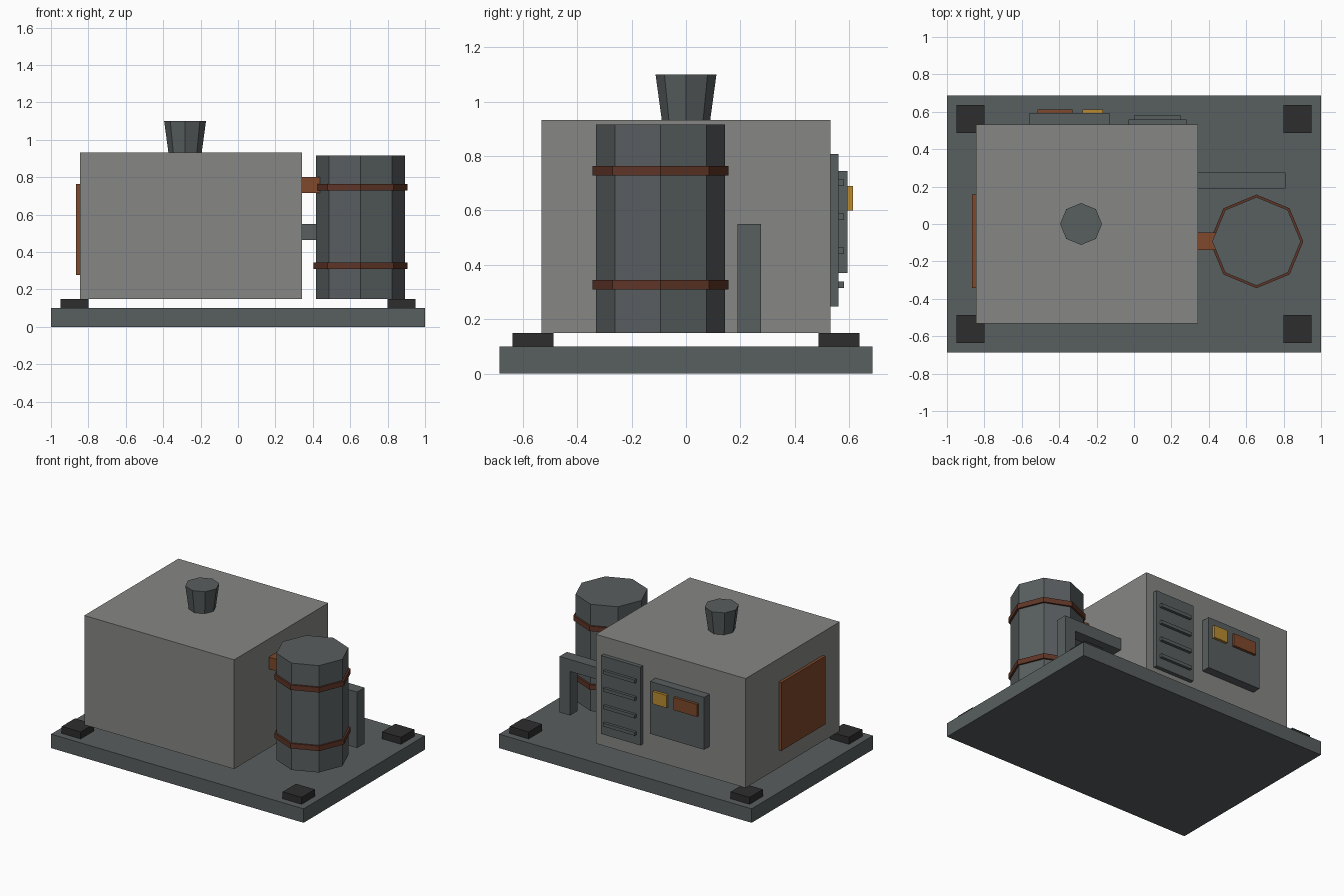
import bpy
import math

cube = bpy.data.objects.get("Cube")
if cube:
    bpy.data.objects.remove(cube, do_unlink=True)


def material(name, r, g, b):
    m = bpy.data.materials.new(name)
    m.use_nodes = True
    m.diffuse_color = (r, g, b, 1)
    m.node_tree.nodes["Principled BSDF"].inputs["Base Color"].default_value = (r, g, b, 1)
    return m


concrete = material("light grey", 0.24, 0.24, 0.23)
steel = material("steel grey", 0.098, 0.112, 0.116)
rubber = material("near black", 0.027, 0.027, 0.028)
copper = material("copper", 0.21, 0.065, 0.025)
rust = material("dark rust", 0.115, 0.036, 0.02)
amber = material("amber", 0.48, 0.26, 0.03)


def finish(name, mat):
    ob = bpy.context.object
    ob.name = name
    ob.data.name = name
    ob.data.materials.append(mat)
    return ob


def box(name, mat, x, y, z):
    """Box from (low, high) ranges on each axis."""
    ranges = (x, y, z)
    bpy.ops.mesh.primitive_cube_add(size=1, location=[(a + b) / 2 for a, b in ranges])
    ob = finish(name, mat)
    for v in ob.data.vertices:
        for i, (a, b) in enumerate(ranges):
            v.co[i] *= b - a
    return ob


def octagon(name, mat, x, y, z, r_low, r_high):
    """Eight-sided column or cone with corners on the axes."""
    bpy.ops.mesh.primitive_cone_add(vertices=8, radius1=r_low, radius2=r_high,
                                    depth=z[1] - z[0], location=(x, y, sum(z) / 2))
    return finish(name, mat)


# Base plate with four corner pads
box("base_plate", steel, (-1, 1), (-0.686, 0.686), (0, 0.1))
for side, sx in (("left", 1), ("right", -1)):
    for end, sy in (("front", -1), ("back", 1)):
        box(f"{end}_{side}_pad", rubber, sorted((sx * 0.8, sx * 0.95)),
            sorted((sy * 0.487, sy * 0.637)), (0.1, 0.15))

# Main housing, exhaust stack and side panel
box("housing", concrete, (-0.845, 0.342), (-0.532, 0.532), (0.15, 0.932))
octagon("exhaust_stack", steel, -0.283, 0, (0.932, 1.1), 0.089, 0.112)
box("side_panel", copper, (-0.865, -0.845), (-0.343, 0.157), (0.277, 0.765))

# Tank with two bands
tank_x, tank_y = 0.655, -0.093
octagon("tank", steel, tank_x, tank_y, (0.15, 0.915), 0.237, 0.237)
for name, z in (("lower", 0.327), ("upper", 0.746)):
    octagon(f"{name}_tank_band", rust, tank_x, tank_y, (z - 0.018, z + 0.018), 0.25, 0.25)

# Pipes from the housing
box("tank_pipe", copper, (0.342, 0.45), (-0.14, -0.045), (0.717, 0.802))
box("drain_pipe", steel, (0.342, 0.725), (0.19, 0.275), (0.465, 0.55))
box("drain_leg", steel, (0.725, 0.81), (0.19, 0.275), (0.15, 0.55))

# Vent with slats on the back
box("vent_panel", steel, (-0.03, 0.28), (0.532, 0.56), (0.246, 0.807))
for i in range(4):
    z = 0.327 + i * 0.125
    box(f"vent_slat_{i + 1}", steel, (0, 0.252), (0.56, 0.58), (z - 0.012, z + 0.012))

# Control box on the back with a lamp and a switch plate
box("control_box", steel, (-0.56, -0.13), (0.532, 0.594), (0.37, 0.745))
box("lamp", amber, (-0.275, -0.165), (0.594, 0.613), (0.6, 0.69))
box("switch_plate", copper, (-0.515, -0.33), (0.594, 0.613), (0.6, 0.69))
